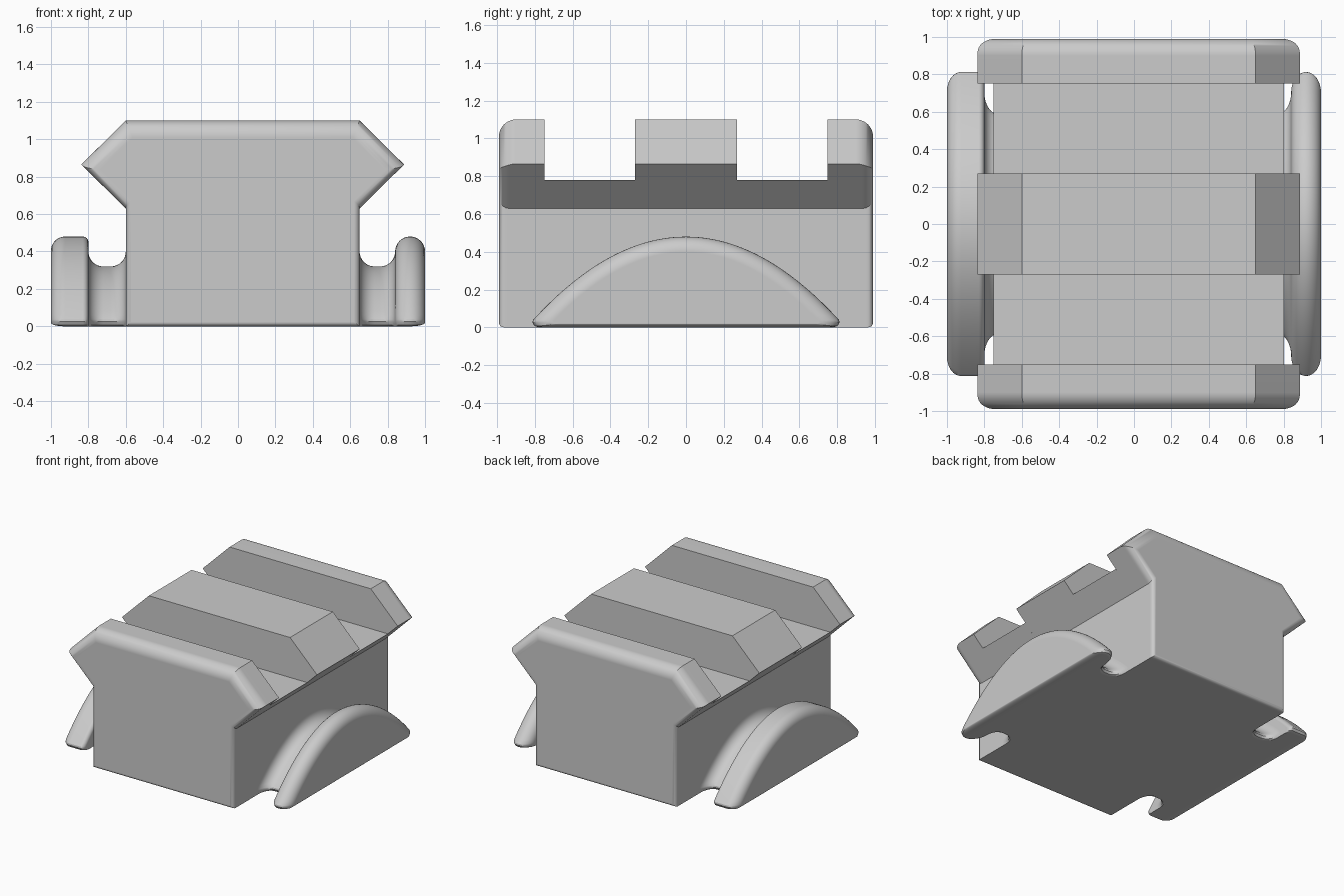
import bpy, bmesh, math
from mathutils import Vector, Matrix

if "Cube" in bpy.data.objects:
    bpy.data.objects.remove(bpy.data.objects["Cube"], do_unlink=True)

grey = bpy.data.materials.new("plain_grey")
grey.use_nodes = True
grey.diffuse_color = (0.6, 0.6, 0.6, 1)
grey.node_tree.nodes["Principled BSDF"].inputs["Base Color"].default_value = (0.6, 0.6, 0.6, 1)


def loft(name, sections):
    """Skin a row of closed loops that all have the same number of points."""
    bm = bmesh.new()
    rings = [[bm.verts.new(p) for p in s] for s in sections]
    n = len(rings[0])
    for a, b in zip(rings, rings[1:]):
        for i in range(n):
            j = (i + 1) % n
            bm.faces.new((a[i], a[j], b[j], b[i]))
    bm.faces.new(rings[0])
    bm.faces.new(rings[-1])
    bmesh.ops.remove_doubles(bm, verts=bm.verts, dist=1e-5)
    bmesh.ops.dissolve_degenerate(bm, edges=bm.edges, dist=1e-5)
    bmesh.ops.recalc_face_normals(bm, faces=bm.faces)
    mesh = bpy.data.meshes.new(name)
    bm.to_mesh(mesh)
    bm.free()
    mesh.materials.append(grey)
    obj = bpy.data.objects.new(name, mesh)
    bpy.context.collection.objects.link(obj)
    bpy.ops.object.select_all(action='DESELECT')
    obj.select_set(True)
    bpy.context.view_layer.objects.active = obj
    bpy.ops.object.shade_smooth_by_angle(angle=math.radians(30))
    mod = obj.modifiers.new("flat_face_normals", 'WEIGHTED_NORMAL')
    mod.keep_sharp = True
    return obj


# Rail body: cross-section with the fillet radius of the edge after each point
LEFT, RIGHT, FLOOR = -0.6, 0.65, 0.78
outline = [
    (LEFT, 0, 0.025), (RIGHT, 0, 0.03), (RIGHT, 0.63, 0.05), (RIGHT + 0.238, 0.865, 0.09),
    (RIGHT, 1.1, 0.09), (LEFT, 1.1, 0.09), (LEFT - 0.238, 0.865, 0.05), (LEFT, 0.63, 0.03),
]
points = [Vector(p[:2]) for p in outline]
radii = [p[2] for p in outline]


def body_section(y, depth):
    """Cross-section at y, each edge inset by its own fillet at this depth."""
    normals, insets = [], []
    for i, r in enumerate(radii):
        e = (points[(i + 1) % len(points)] - points[i]).normalized()
        normals.append(Vector((-e.y, e.x)))
        insets.append(r - math.sqrt(r * r - max(r - depth, 0) ** 2))
    ring = []
    for i, p in enumerate(points):
        m = Matrix((normals[i - 1], normals[i])).inverted()
        q = p + m @ Vector((insets[i - 1], insets[i]))
        ring.append((q.x, y, q.y))
    return ring


def slot_section(y):
    """Full cross-section lowered to the slot floor."""
    ring = []
    for p in points:
        x = p.x
        if 0.8 < p.y < 1:
            x = (RIGHT + 0.152) if x > 0 else (LEFT - 0.152)
        ring.append((x, y, min(p.y, FLOOR)))
    return ring


depths = [0.09 * (1 - math.cos(math.pi / 2 * k / 10)) for k in range(11)]
body = [body_section(-0.99 + d, d) for d in depths]
for a, b in ((-0.75, -0.27), (0.27, 0.75)):
    body += [body_section(a, 1), slot_section(a), slot_section(b), body_section(b, 1)]
body += [body_section(0.99 - d, d) for d in reversed(depths)]
loft("rail_body", body)

# Arched side levers, each joined to the body by a rounded groove
PEAK, CURVE, END = 0.48, 0.672, 0.06


def arch_point(t, d):
    s = math.hypot(2 * CURVE * t, 1)
    return t - d * 2 * CURVE * t / s, PEAK - CURVE * t * t - d / s


def arch_section(x, d, lift):
    """Arch outline moved inward by d, with small rounded tips."""
    lo, hi = 0.0, 1.2
    for _ in range(40):
        mid = (lo + hi) / 2
        if arch_point(mid, d)[1] > END:
            lo = mid
        else:
            hi = mid
    half = [arch_point(lo * k / 24, d) for k in range(25)]
    y = half[-1][0]
    half += [(y + 0.02, 0.038), (y + 0.022, 0.025), (y + 0.012, 0.008), (y - 0.01, 0)]
    half = [(a, max(z, lift)) for a, z in half]
    loop = [(-a, z) for a, z in reversed(half[1:])] + half
    return [(x, a, z) for a, z in loop]


def side_lever(name, side, root, neck, outer, inner, groove=0.08):
    steps = [math.pi / 2 * k / 8 for k in range(9)]
    prof = [(1 - outer + outer * math.cos(a), outer - outer * math.sin(a),
             0.02 * (1 - math.sin(a))) for a in steps]
    prof += [(neck + inner - inner * math.sin(a), inner - inner * math.cos(a), 0) for a in steps]
    prof += [(neck - groove + groove * math.cos(a), groove + groove * math.sin(a), 0) for a in steps]
    prof += [(root + groove - groove * math.sin(a), groove + groove * math.cos(a), 0) for a in steps]
    loft(name, [arch_section(side * x, d, lift) for x, d, lift in prof])


side_lever("right_lever", -1, 0.6, 0.8, 0.075, 0.03)
side_lever("left_lever", 1, 0.65, 0.84, 0.08, 0.08)
